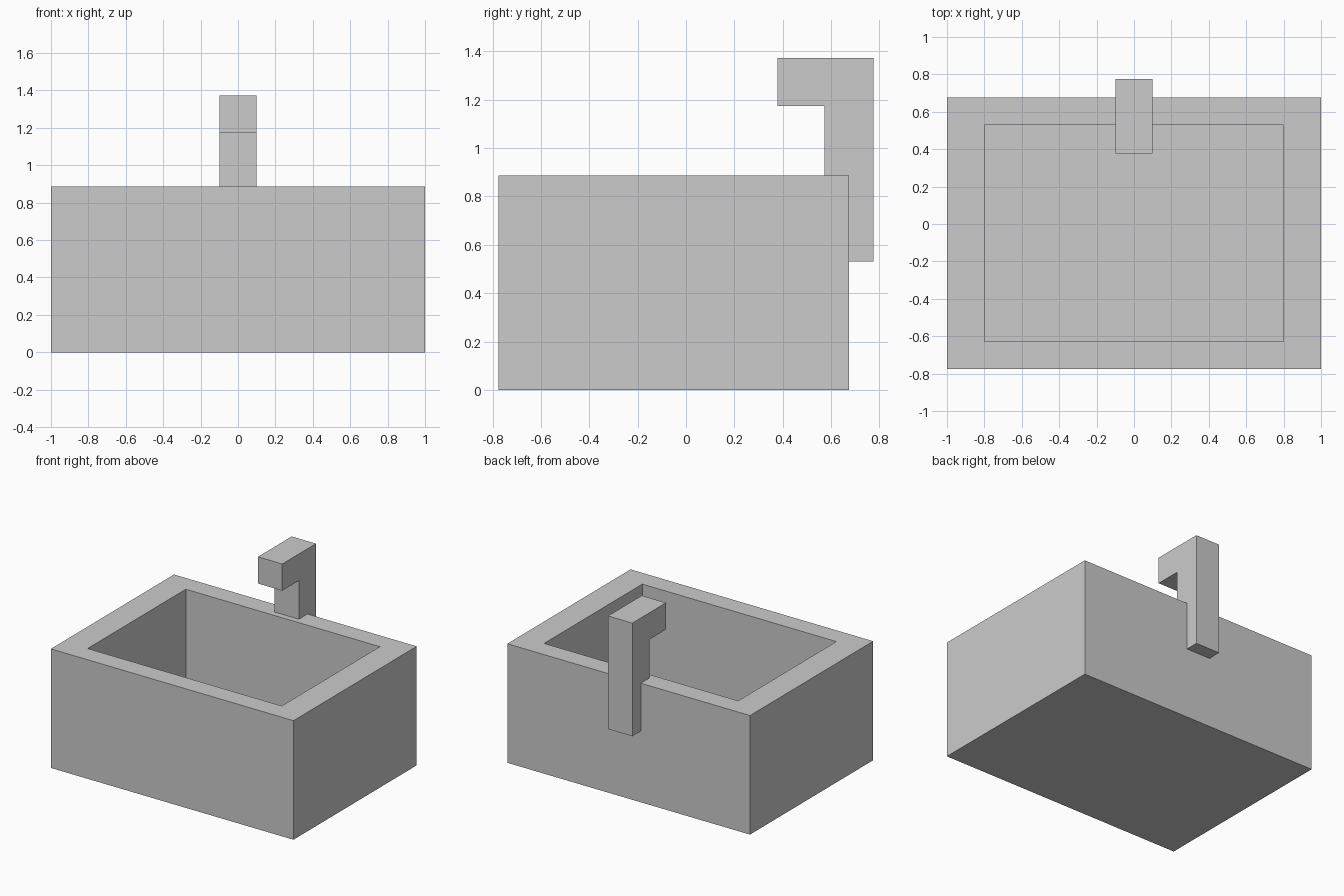
import bpy, bmesh

if "Cube" in bpy.data.objects:
    bpy.data.objects.remove(bpy.data.objects["Cube"])


def make_object(name, bm):
    bmesh.ops.recalc_face_normals(bm, faces=bm.faces)
    mesh = bpy.data.meshes.new(name)
    bm.to_mesh(mesh)
    bm.free()
    obj = bpy.data.objects.new(name, mesh)
    bpy.context.collection.objects.link(obj)
    return obj


# Basin: a box whose top is inset 10% and pushed down
X, Y0, Y1, H = 1.0, -0.775, 0.675, 0.887
RIM_X, RIM_Y, FLOOR = 0.2, 0.147, 0.09
bm = bmesh.new()


def ring(dx, dy, z):
    return [bm.verts.new((x, y, z)) for x, y in (
        (-X + dx, Y0 + dy), (X - dx, Y0 + dy), (X - dx, Y1 - dy), (-X + dx, Y1 - dy))]


rings = [ring(0, 0, 0), ring(0, 0, H), ring(RIM_X, RIM_Y, H), ring(RIM_X, RIM_Y, FLOOR)]
for a, b in zip(rings, rings[1:]):
    for i in range(4):
        j = (i + 1) % 4
        bm.faces.new((a[i], a[j], b[j], b[i]))
bm.faces.new(rings[0])
bm.faces.new(rings[-1])
make_object("basin", bm)

# Faucet: side profile (y, z) extruded across x, sunk into the back wall
W = 0.1
profile = [(0.573, 0.53), (0.775, 0.53), (0.775, 1.373), (0.573, 1.373),
           (0.378, 1.373), (0.378, 1.174), (0.573, 1.174)]
bm = bmesh.new()
face = bm.faces.new([bm.verts.new((-W, y, z)) for y, z in profile])
ext = bmesh.ops.extrude_face_region(bm, geom=[face])
bmesh.ops.translate(bm, vec=(2 * W, 0, 0),
                    verts=[g for g in ext["geom"] if isinstance(g, bmesh.types.BMVert)])
make_object("faucet", bm)
